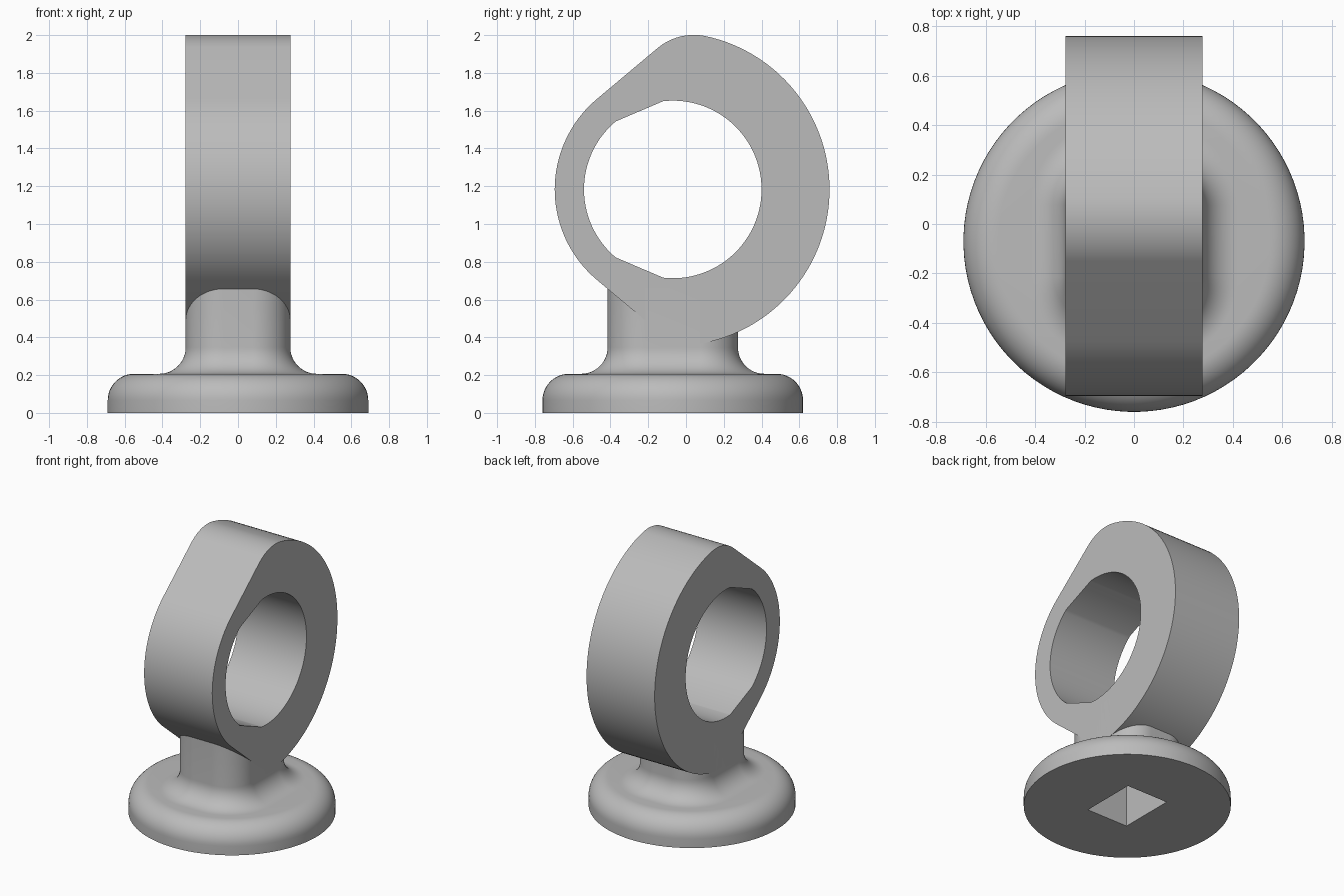
import bpy, bmesh, math
from math import sin, cos, pi, radians

if "Cube" in bpy.data.objects:
    bpy.data.objects.remove(bpy.data.objects["Cube"])

OY, OZ = -0.07, 1.183      # ring centre (the base shares OY)
HW = 0.277                 # half thickness of the ring
K = 24                     # points per quarter of each base loop

grey = bpy.data.materials.new("plain grey")
grey.diffuse_color = (0.5, 0.5, 0.5, 1)
grey.use_nodes = True
grey.node_tree.nodes["Principled BSDF"].inputs["Base Color"].default_value = grey.diffuse_color


def finish(name, bm):
    bmesh.ops.remove_doubles(bm, verts=bm.verts, dist=1e-5)
    bmesh.ops.recalc_face_normals(bm, faces=bm.faces)
    mesh = bpy.data.meshes.new(name)
    bm.to_mesh(mesh)
    bm.free()
    mesh.materials.append(grey)
    ob = bpy.data.objects.new(name, mesh)
    bpy.context.collection.objects.link(ob)
    bpy.ops.object.select_all(action='DESELECT')
    ob.select_set(True)
    bpy.context.view_layer.objects.active = ob
    bpy.ops.object.shade_smooth_by_angle(angle=radians(30))


def bridge(bm, a, b):
    n = len(a)
    for i in range(n):
        j = (i + 1) % n
        bm.faces.new((a[i], a[j], b[j], b[i]))


def rounded_rect(hx, hy, r, z):
    """Loop of 4*K points; r = 0 gives a sharp rectangle."""
    pts = []
    for q, (sx, sy) in enumerate(((1, 1), (-1, 1), (-1, -1), (1, -1))):
        for k in range(K):
            a = pi / 2 * (q + k / (K - 1))
            pts.append((sx * (hx - r) + r * cos(a), OY + sy * (hy - r) + r * sin(a), z))
    return pts


def circle(r, z):
    return [(r * cos(a), OY + r * sin(a), z)
            for a in (pi / 2 * (i + 0.5) / K for i in range(4 * K))]


# Base: socket, rounded disc, fillet and neck lofted as one skin
loops = [rounded_rect(0.168, 0.208, 0, 0.40), rounded_rect(0.168, 0.208, 0, 0),
         circle(0.69, 0)]
F = 0.14                   # radius of the rim rounding and of the neck fillet
TOP = 0.207                # top of the disc
for i in range(13):
    a = pi / 2 * i / 12
    loops.append(circle(0.69 - F + F * cos(a), TOP - F + F * sin(a)))
for i in range(13):
    a = pi / 2 * i / 12
    off = F * (1 - sin(a))
    loops.append(rounded_rect(HW + off, 0.345 + off, 0.2 + off, TOP + F * (1 - cos(a))))
loops.append(rounded_rect(HW, 0.345, 0.2, 0.66))

bm = bmesh.new()
rows = [[bm.verts.new(p) for p in loop] for loop in loops]
for a, b in zip(rows, rows[1:]):
    bridge(bm, a, b)
bm.faces.new(rows[0])
bm.faces.new(rows[-1])
# merge the repeated rectangle corners
bmesh.ops.remove_doubles(bm, verts=bm.verts, dist=1e-5)
bmesh.ops.dissolve_degenerate(bm, edges=bm.edges, dist=1e-5)
finish("base_and_neck", bm)


# Ring outline: wide arc at the back, slim arc in front, straight flanks, rounded peaks
def arc(cy, cz, r, a0, a1, n):
    return [(cy + r * cos(radians(a0 + (a1 - a0) * i / n)),
             cz + r * sin(radians(a0 + (a1 - a0) * i / n))) for i in range(n + 1)]


R_BACK, R_FRONT, R_PEAK, FLANK, R_HOLE = 0.83, 0.625, 0.30, 130, 0.47
d = R_BACK - R_PEAK
phi = FLANK - math.degrees(math.acos((R_FRONT - R_PEAK) / d))
py, pz = d * cos(radians(phi)), d * sin(radians(phi))
outer = arc(0, 0, R_BACK, -phi, phi, 60)
outer += arc(py, pz, R_PEAK, phi, FLANK, 16)[1:]
outer += arc(0, 0, R_FRONT, FLANK, 360 - FLANK, 40)
outer += arc(py, -pz, R_PEAK, 360 - FLANK, 360 - phi, 16)[:-1]
# hole points follow the directions of the outline points
inner = []
for y, z in outer:
    s = R_HOLE / math.hypot(y, z)
    inner.append((y * s, z * s))

bm = bmesh.new()
ring = [[bm.verts.new((x, OY + y, OZ + z)) for y, z in prof]
        for x, prof in ((-HW, outer), (HW, outer), (HW, inner), (-HW, inner))]
for i in range(4):
    bridge(bm, ring[i], ring[(i + 1) % 4])
finish("ring", bm)
